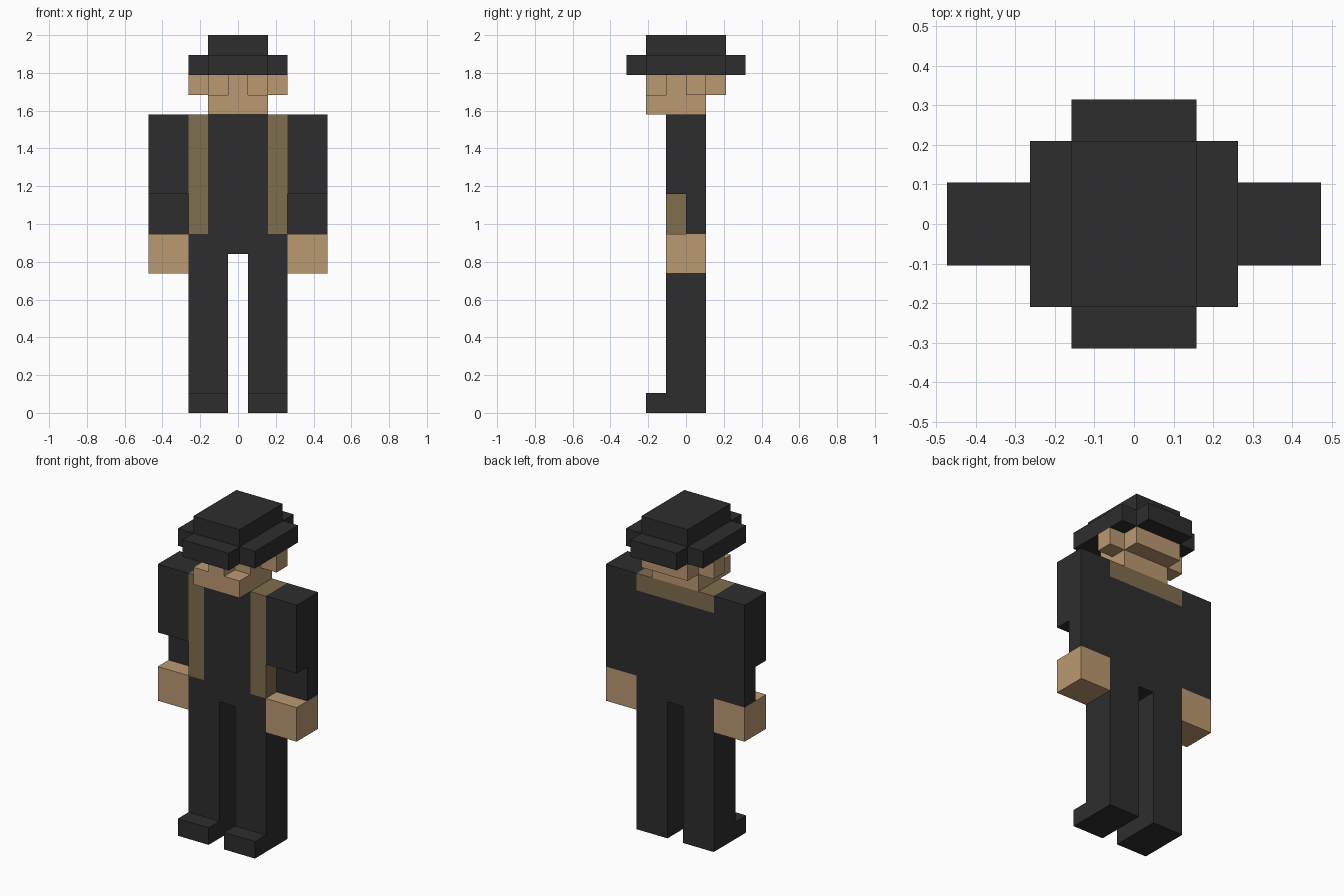
import bpy
import bmesh
from mathutils import Matrix, Vector

default = bpy.data.objects.get("Cube")
if default:
    bpy.data.objects.remove(default, do_unlink=True)

U = 2 / 19  # size of one block


def material(name, color):
    mat = bpy.data.materials.new(name)
    mat.use_nodes = True
    mat.diffuse_color = (*color, 1)
    mat.node_tree.nodes["Principled BSDF"].inputs["Base Color"].default_value = (*color, 1)
    return mat


black = material("black cloth", (0.027, 0.027, 0.027))
skin = material("skin", (0.50, 0.32, 0.165))
brown = material("brown vest", (0.216, 0.156, 0.076))


def block(name, mat, x, y, z):
    """Box spanning the given (low, high) ranges, in block units."""
    low, high = (Vector(p) * U for p in zip(x, y, z))
    bm = bmesh.new()
    bmesh.ops.create_cube(bm, size=1, matrix=Matrix.Translation((low + high) / 2)
                          @ Matrix.Diagonal((*(high - low), 1)))
    mesh = bpy.data.meshes.new(name)
    bm.to_mesh(mesh)
    bm.free()
    mesh.materials.append(mat)
    obj = bpy.data.objects.new(name, mesh)
    bpy.context.collection.objects.link(obj)


def pair(name, mat, x, y, z):
    """Matching blocks on the left (+x) and right (-x)."""
    block("left_" + name, mat, x, y, z)
    block("right_" + name, mat, (-x[1], -x[0]), y, z)


# Legs and shoes
pair("leg", black, (.5, 2.5), (-1, 1), (1, 8))
pair("shoe", black, (.5, 2.5), (-2, 1), (0, 1))

# Torso with open vest and collar
block("hips", black, (-2.5, 2.5), (-1, 1), (8, 9))
block("shirt_front", black, (-1.5, 1.5), (-1, 0), (9, 15))
block("torso_back", black, (-2.5, 2.5), (0, 1), (9, 14))
pair("vest_panel", brown, (1.5, 2.5), (-1, 0), (9, 15))
block("collar", brown, (-2.5, 2.5), (0, 1), (14, 15))

# Arms
pair("upper_arm", black, (2.5, 4.5), (-1, 1), (11, 15))
pair("forearm", black, (2.5, 4.5), (0, 1), (9, 11))
pair("hand", skin, (2.5, 4.5), (-1, 1), (7, 9))

# Head, with eye sockets left open beside the nose
block("jaw", skin, (-1.5, 1.5), (-2, 1), (15, 16))
block("skull", skin, (-1.5, 1.5), (-1, 2), (16, 17))
block("nose", skin, (-.5, .5), (-2, -1), (16, 17))
pair("ear", skin, (1.5, 2.5), (0, 1), (16, 17))

# Hat
block("hat_brim", black, (-1.5, 1.5), (-3, 3), (17, 18))
pair("hat_brim_side", black, (1.5, 2.5), (-2, 2), (17, 18))
block("hat_crown", black, (-1.5, 1.5), (-2, 2), (18, 19))
